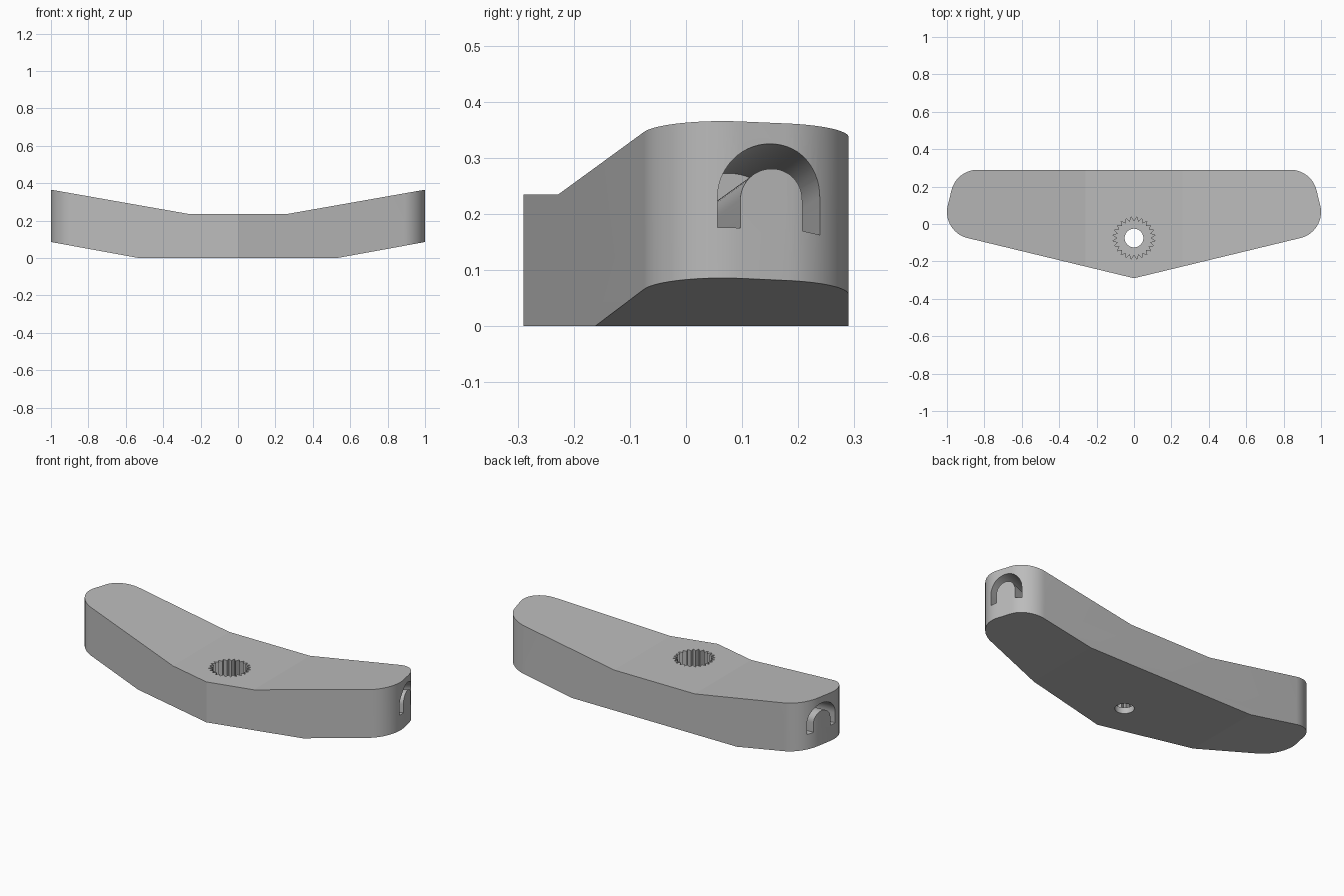
import bpy, bmesh
from math import sin, cos, pi, atan2, radians
from mathutils import Vector

cube = bpy.data.objects.get("Cube")
if cube:
    bpy.data.objects.remove(cube, do_unlink=True)

grey = bpy.data.materials.new("plain grey")
grey.use_nodes = True
tone = (0.5, 0.5, 0.5, 1)
grey.diffuse_color = tone
grey.node_tree.nodes["Principled BSDF"].inputs["Base Color"].default_value = tone


def prism(name, points, sweep):
    """Closed solid from a flat loop of points swept along a vector."""
    bm = bmesh.new()
    face = bm.faces.new([bm.verts.new(p) for p in points])
    moved = bmesh.ops.extrude_face_region(bm, geom=[face])["geom"]
    bmesh.ops.translate(bm, vec=sweep,
                        verts=[v for v in moved if isinstance(v, bmesh.types.BMVert)])
    bmesh.ops.recalc_face_normals(bm, faces=bm.faces)
    mesh = bpy.data.meshes.new(name)
    bm.to_mesh(mesh)
    bm.free()
    mesh.materials.append(grey)
    obj = bpy.data.objects.new(name, mesh)
    bpy.context.collection.objects.link(obj)
    return obj


def arc(cx, cy, r, start, end, steps):
    return [(cx + r * cos(start + (end - start) * i / steps),
             cy + r * sin(start + (end - start) * i / steps)) for i in range(steps + 1)]


def combine(target, tool, operation):
    """Apply a boolean, then discard the tool."""
    mod = target.modifiers.new("cut", "BOOLEAN")
    mod.operation, mod.solver, mod.object = operation, "EXACT", tool
    bpy.context.view_layer.objects.active = target
    bpy.ops.object.modifier_apply(modifier=mod.name)
    bpy.data.objects.remove(tool, do_unlink=True)


def mirrored(half):
    return half + [(-x, b) for x, b in reversed(half)]


# Plan outline: pointed front, tapered ends with rounded corners
taper = atan2(0.237, 0.971)
half = arc(0.856, 0.065, 0.144, taper - pi / 2, taper, 20)
half += arc(0.836, 0.146, 0.144, taper, pi / 2, 16)
outline = mirrored(half) + [(0, -0.29)]
body = prism("handle_body", [(x, y, 0) for x, y in outline], Vector((0, 0, 0.5)))

# Side profile: flat middle with raised ends
profile = mirrored([(0.53, 0), (1.1, 0.104), (1.1, 0.383), (0.26, 0.235)])
combine(body, prism("profile", [(x, -0.5, z) for x, z in profile], Vector((0, 1, 0))),
        "INTERSECT")

# Splined socket with a through hole
cy = -0.075
teeth = 24
spline = []
for i in range(teeth * 2):
    r = 0.113 if i % 2 else 0.09
    a = pi * i / teeth
    spline.append((r * cos(a), cy + r * sin(a), 0.035))
combine(body, prism("socket", spline, Vector((0, 0, 0.4))), "DIFFERENCE")
hole = [(x, y, -0.1) for x, y in arc(0, cy, 0.05, 0, 2 * pi, 48)[:-1]]
combine(body, prism("hole", hole, Vector((0, 0, 0.5))), "DIFFERENCE")

# Arched slot in each end, running along the arm
loop = arc(0.15, 0.233, 0.092, 0, pi, 28) + [(0.058, 0.177), (0.097, 0.175)]
loop += arc(0.1525, 0.225, 0.0555, pi, 0, 24) + [(0.208, 0.17), (0.242, 0.165)]
for side in (1, -1):
    inward = Vector((-side, -0.244, -0.176))
    start = [Vector((side * (0.996 - 0.244 * (y - 0.099)), y, z)) - inward * 0.1
             for y, z in loop]
    combine(body, prism("slot", start, inward * 0.4), "DIFFERENCE")

# Smooth rounded corners, crisp edges elsewhere
body.select_set(True)
bpy.context.view_layer.objects.active = body
bpy.ops.object.shade_smooth_by_angle(angle=radians(9))
